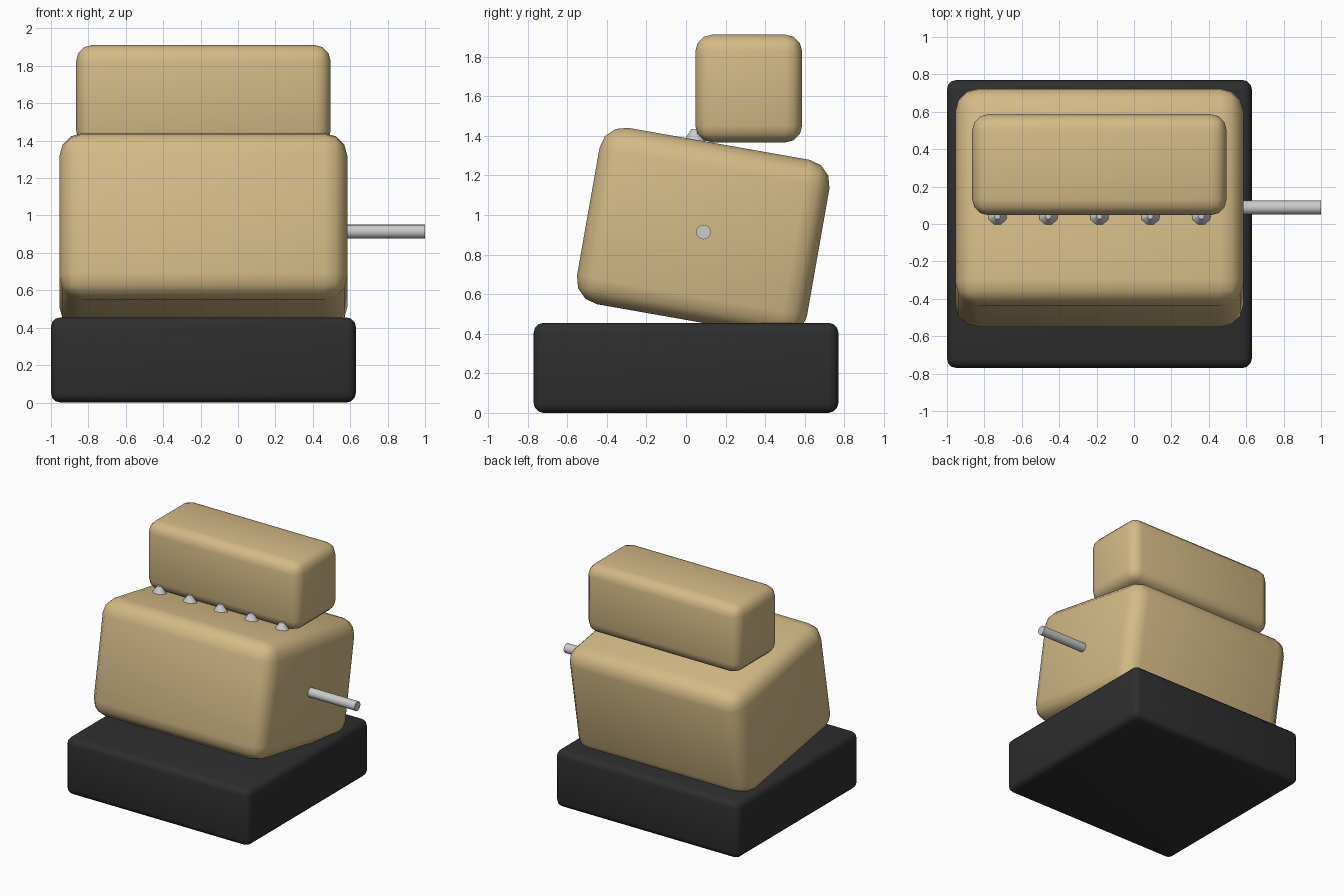
import bpy, bmesh, math
from mathutils import Matrix

if "Cube" in bpy.data.objects:
    bpy.data.objects.remove(bpy.data.objects["Cube"])


def material(name, rgb):
    m = bpy.data.materials.new(name)
    m.diffuse_color = (*rgb, 1.0)
    m.use_nodes = True
    m.node_tree.nodes["Principled BSDF"].inputs["Base Color"].default_value = m.diffuse_color
    return m


TAN = material("tan", (0.66, 0.49, 0.24))
BLACK = material("black", (0.027, 0.027, 0.027))
SILVER = material("silver", (0.60, 0.60, 0.60))


def finish(name, bm, loc, mat, tilt=0.0):
    mesh = bpy.data.meshes.new(name)
    bm.to_mesh(mesh)
    bm.free()
    ob = bpy.data.objects.new(name, mesh)
    bpy.context.collection.objects.link(ob)
    ob.location = loc
    ob.rotation_euler = (math.radians(tilt), 0, 0)
    mesh.materials.append(mat)
    bpy.ops.object.select_all(action='DESELECT')
    ob.select_set(True)
    bpy.context.view_layer.objects.active = ob
    bpy.ops.object.shade_smooth_by_angle(angle=math.radians(50))
    return ob


def rounded_box(name, size, loc, radius, mat, tilt=0.0, segments=3):
    bm = bmesh.new()
    bmesh.ops.create_cube(bm, size=1.0, matrix=Matrix.Diagonal((*size, 1)))
    bmesh.ops.bevel(bm, geom=bm.edges[:], offset=radius, segments=segments,
                    profile=0.5, affect='EDGES')
    return finish(name, bm, loc, mat, tilt)


def cone(name, r1, r2, depth, loc, sides, mat, rot):
    bm = bmesh.new()
    bmesh.ops.create_cone(bm, cap_ends=True, segments=sides, radius1=r1,
                          radius2=r2, depth=depth, matrix=rot)
    return finish(name, bm, loc, mat)


# Dark plinth
rounded_box("base", (1.63, 1.54, 0.455), (-0.185, 0, 0.2275), 0.05, BLACK)

# Tilted main body, sunk into the plinth at the back
rounded_box("body", (1.54, 1.18, 0.905), (-0.185, 0.087, 0.914), 0.125, TAN, -10)

# Upper block
rounded_box("top_block", (1.36, 0.54, 0.545), (-0.185, 0.317, 1.639), 0.085, TAN)

# Side rod
cone("side_rod", 0.037, 0.037, 0.60, (0.70, 0.088, 0.914), 16, SILVER,
     Matrix.Rotation(math.pi / 2, 4, 'Y'))

# Row of small studs between the body and the upper block
for i in range(5):
    cone(f"stud_{i + 1}", 0.064, 0.016, 0.07, (-0.73 + 0.2725 * i, 0.042, 1.40), 8,
         SILVER, Matrix.Rotation(math.pi / 8, 4, 'Z'))
